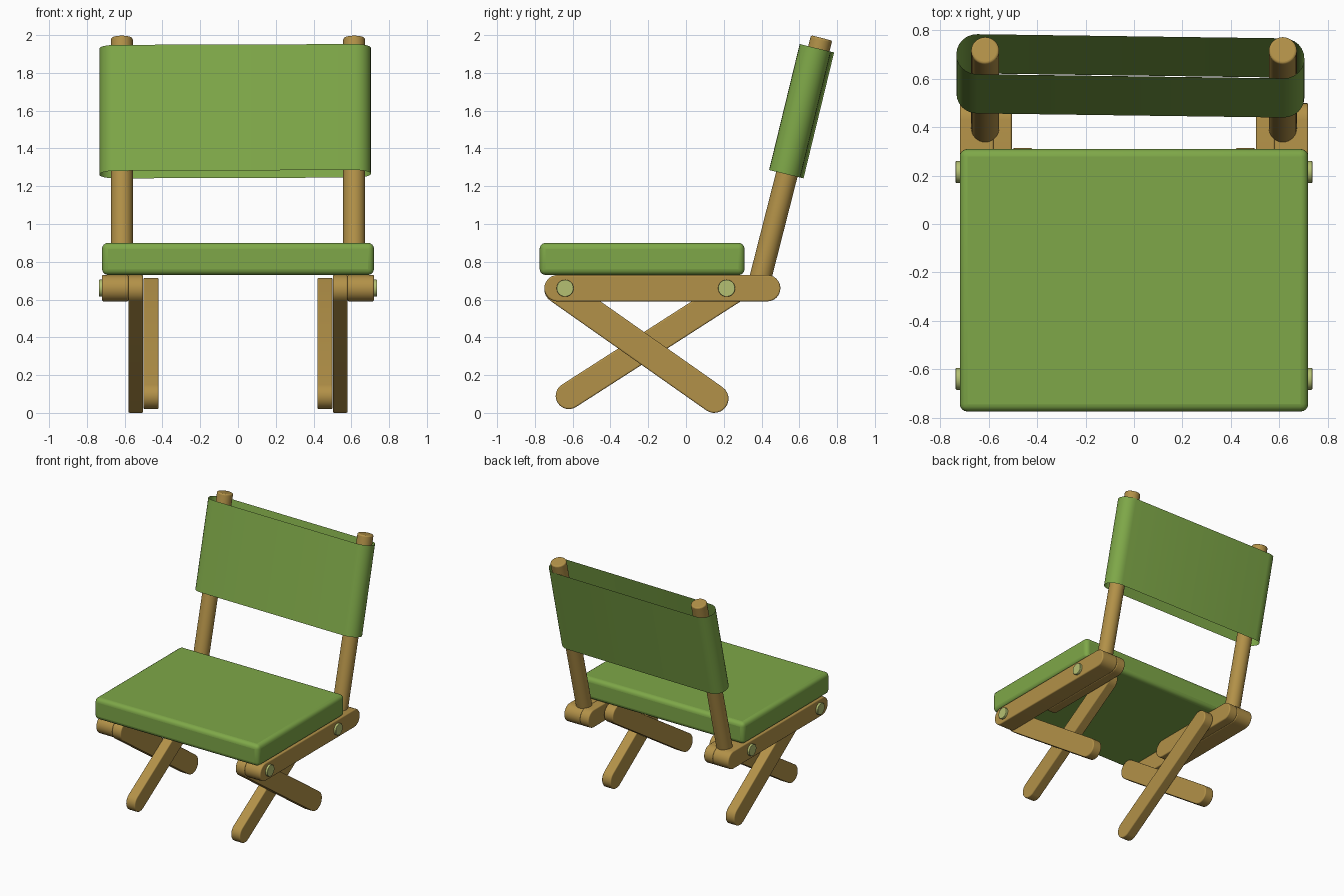
import bpy, bmesh, math
from mathutils import Vector, Matrix

if "Cube" in bpy.data.objects:
    bpy.data.objects.remove(bpy.data.objects["Cube"])


def material(name, rgb):
    m = bpy.data.materials.new(name)
    m.diffuse_color = (*rgb, 1)
    m.use_nodes = True
    m.node_tree.nodes["Principled BSDF"].inputs["Base Color"].default_value = m.diffuse_color
    return m


GREEN = material("green fabric", (0.21, 0.39, 0.065))
WOOD = material("tan wood", (0.45, 0.285, 0.065))
BOLT = material("pale green bolt", (0.46, 0.53, 0.17))


def finish(bm, name, mat, mirror=False, bevel=0.0):
    bmesh.ops.recalc_face_normals(bm, faces=bm.faces)
    me = bpy.data.meshes.new(name)
    bm.to_mesh(me)
    bm.free()
    me.materials.append(mat)
    ob = bpy.data.objects.new(name, me)
    bpy.context.collection.objects.link(ob)
    if bevel:
        b = ob.modifiers.new("bevel", 'BEVEL')
        b.width, b.segments, b.limit_method = bevel, 4, 'ANGLE'
        b.angle_limit = math.radians(40)
    if mirror:
        ob.modifiers.new("mirror", 'MIRROR')
    bpy.ops.object.select_all(action='DESELECT')
    bpy.context.view_layer.objects.active = ob
    ob.select_set(True)
    bpy.ops.object.shade_smooth_by_angle(angle=math.radians(40))
    return ob


def stadium(p0, p1, r, n=12):
    """Outline of a bar with round ends, in 2D."""
    p0, p1 = Vector(p0), Vector(p1)
    d = p1 - p0
    a = math.atan2(d.y, d.x)
    pts = []
    for c, start in ((p1, a - math.pi / 2), (p0, a + math.pi / 2)):
        for i in range(n + 1):
            t = start + math.pi * i / n
            pts.append((c.x + r * math.cos(t), c.y + r * math.sin(t)))
    return pts


def bar(name, p0, p1, r, x0, x1):
    """Round-ended wooden bar in the y-z plane, mirrored to both sides."""
    bm = bmesh.new()
    f = bm.faces.new([bm.verts.new((x0, y, z)) for y, z in stadium(p0, p1, r)])
    g = bmesh.ops.extrude_face_region(bm, geom=[f])
    for v in g["geom"]:
        if isinstance(v, bmesh.types.BMVert):
            v.co.x = x1
    return finish(bm, name, WOOD, True, 0.008)


def rod(name, a, b, r, mat, bevel):
    a, b = Vector(a), Vector(b)
    bm = bmesh.new()
    rot = (b - a).to_track_quat('Z', 'Y').to_matrix().to_4x4()
    bmesh.ops.create_cone(bm, cap_ends=True, segments=32, radius1=r, radius2=r,
                          depth=(b - a).length,
                          matrix=Matrix.Translation((a + b) / 2) @ rot)
    return finish(bm, name, mat, True, bevel)


# Seat cushion
bm = bmesh.new()
bmesh.ops.create_cube(bm, size=1, matrix=Matrix.Translation((0, -0.2325, 0.815))
                      @ Matrix.Diagonal((1.44, 1.085, 0.17, 1)))
finish(bm, "seat_cushion", GREEN, bevel=0.032)

# Side rails, with an inner spacer behind the front-hinged leg
bar("side_rail", (-0.68, 0.66), (0.43, 0.66), 0.07, 0.58, 0.72)
bar("rail_spacer", (-0.28, 0.66), (0.43, 0.66), 0.07, 0.505, 0.582)

# Crossed legs
bar("outer_leg", (-0.675, 0.655), (0.15, 0.075), 0.075, 0.502, 0.581)
bar("inner_leg", (-0.62, 0.09), (0.245, 0.645), 0.07, 0.42, 0.50)

# Bolts
for y, part in ((-0.64, "front_bolts"), (0.215, "rear_bolts")):
    rod(part, (0.60, y, 0.66), (0.737, y, 0.66), 0.045, BOLT, 0.004)

# Back posts
rod("back_posts", (0.615, 0.375, 0.64), (0.615, 0.718, 1.985), 0.058, WOOD, 0.01)

# Fabric back: open band looped round both posts, slightly twisted
bm = bmesh.new()
ring = stadium((-0.634, 0), (0.634, 0), 0.085)
lo = [bm.verts.new((x, y, -0.343)) for x, y in ring]
hi = [bm.verts.new((x, y, 0.343)) for x, y in ring]
for i in range(len(ring)):
    j = (i + 1) % len(ring)
    bm.faces.new((lo[i], lo[j], hi[j], hi[i]))
bm.transform(Matrix.Translation((-0.015, 0.612, 1.597))
             @ Matrix.Rotation(-math.atan(0.243), 4, 'X')
             @ Matrix.Rotation(math.radians(-0.8), 4, 'Z'))
finish(bm, "fabric_back", GREEN)
